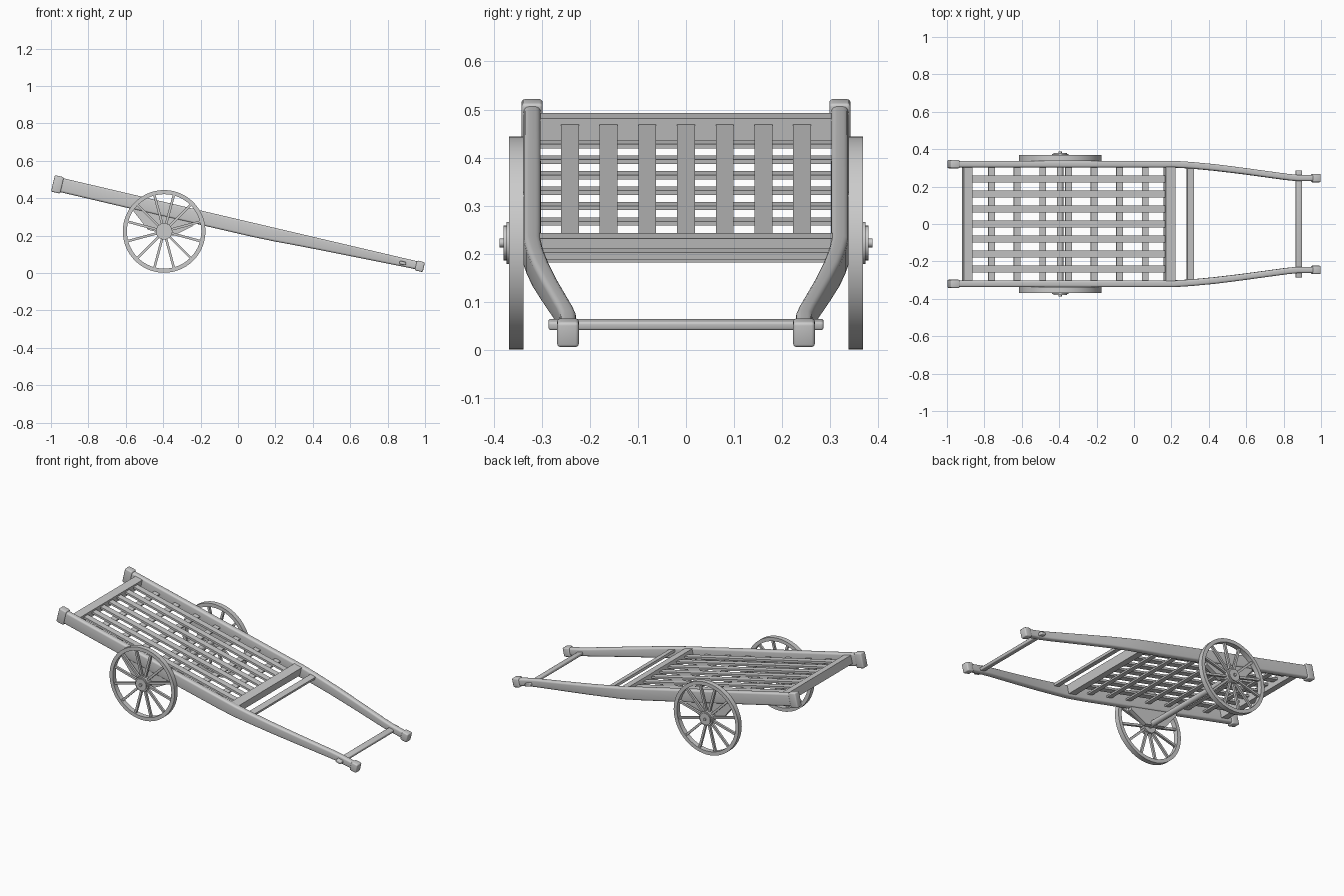
import bpy, bmesh, math
from mathutils import Matrix, Vector

if "Cube" in bpy.data.objects:
    bpy.data.objects.remove(bpy.data.objects["Cube"])

# Tilted frame of the cart bed: local x runs along the rails, local z = 0 is the rail top
TILT = Matrix.Translation((0, 0, 0.2875)) @ Matrix.Rotation(math.radians(13.2), 4, 'Y')
WX, WZ, WR = -0.395, 0.2225, 0.221   # wheel centre and radius


def finish(bm, name, frame=Matrix.Identity(4), bevel=0, segs=3):
    bmesh.ops.recalc_face_normals(bm, faces=bm.faces)
    if bevel:
        bmesh.ops.bevel(bm, geom=bm.edges[:], offset=bevel, segments=segs,
                        profile=0.5, affect='EDGES', clamp_overlap=True)
    bm.transform(frame)
    mesh = bpy.data.meshes.new(name)
    bm.to_mesh(mesh)
    bm.free()
    ob = bpy.data.objects.new(name, mesh)
    bpy.context.collection.objects.link(ob)
    return ob


def add_box(bm, lo, hi, mat=Matrix.Identity(4)):
    lo, hi = Vector(lo), Vector(hi)
    m = mat @ Matrix.Translation((lo + hi) / 2) @ Matrix.Diagonal((*(hi - lo), 1))
    bmesh.ops.create_cube(bm, size=1, matrix=m)


def box(name, lo, hi, frame=TILT, bevel=0):
    bm = bmesh.new()
    add_box(bm, lo, hi)
    return finish(bm, name, frame, bevel)


def cylinder(name, r, y0, y1, n=32, bevel=0):
    bm = bmesh.new()
    m = Matrix.Translation((WX, (y0 + y1) / 2, WZ)) @ Matrix.Rotation(math.pi / 2, 4, 'X')
    bmesh.ops.create_cone(bm, cap_ends=True, segments=n, radius1=r, radius2=r,
                          depth=abs(y1 - y0), matrix=m)
    return finish(bm, name)


def rounded_section(w, h, r, n=4):
    pts = []
    for k, (sx, sz) in enumerate([(1, 1), (-1, 1), (-1, -1), (1, -1)]):
        for i in range(n + 1):
            a = math.pi / 2 * (k + i / n)
            pts.append((sx * (w / 2 - r) + r * math.cos(a), sz * (h / 2 - r) + r * math.sin(a)))
    return pts


def rail(name, side):
    # stations: along, sideways, width, height
    stations = [(-0.99, 0.32, 0.035, 0.076), (-0.4, 0.32, 0.036, 0.076), (0.1, 0.32, 0.036, 0.074),
                (0.22, 0.32, 0.036, 0.071), (0.32, 0.314, 0.035, 0.066), (0.45, 0.302, 0.035, 0.061),
                (0.6, 0.284, 0.034, 0.056), (0.75, 0.264, 0.034, 0.051), (0.84, 0.252, 0.034, 0.048),
                (0.9, 0.246, 0.034, 0.046), (1.0, 0.2455, 0.034, 0.043)]
    bm = bmesh.new()
    rings = []
    for u, y, w, h in stations:
        rings.append([bm.verts.new((u, side * (y + py), pz - h / 2))
                      for py, pz in rounded_section(w, h, 0.011)])
    n = len(rings[0])
    for a, b in zip(rings, rings[1:]):
        for i in range(n):
            bm.faces.new((a[i], a[(i + 1) % n], b[(i + 1) % n], b[i]))
    bm.faces.new(rings[0])
    bm.faces.new(rings[-1])
    return finish(bm, name, TILT)


def wheel(name, side):
    y0, y1 = side * 0.338, side * 0.368
    bm = bmesh.new()
    # rim: square profile turned about the axle
    prof = [(WR, y0), (WR, y1), (WR - 0.022, y1), (WR - 0.022, y0)]
    vs = [bm.verts.new((r, y, 0)) for r, y in prof]
    es = [bm.edges.new((vs[i], vs[(i + 1) % 4])) for i in range(4)]
    bmesh.ops.spin(bm, geom=vs + es, cent=(0, 0, 0), axis=(0, 1, 0),
                   angle=2 * math.pi, steps=56, use_merge=True)
    bmesh.ops.remove_doubles(bm, verts=bm.verts, dist=1e-5)
    # spokes
    yc = side * 0.353
    for i in range(12):
        rot = Matrix.Rotation(math.radians(15 + 30 * i), 4, 'Y')
        add_box(bm, (0.03, yc - 0.007, -0.0065), (WR - 0.015, yc + 0.007, 0.0065), rot)
    finish(bm, name, Matrix.Translation((WX, 0, WZ)))


def bracket(name, side):
    bm = bmesh.new()
    outline = [(-0.555, -0.06), (-0.225, -0.06), (-0.225, -0.09), (-0.315, -0.165),
               (-0.455, -0.165), (-0.555, -0.085)]
    f = bm.faces.new([bm.verts.new((u, side * 0.306, w)) for u, w in outline])
    ext = bmesh.ops.extrude_face_region(bm, geom=[f])
    bmesh.ops.translate(bm, vec=(0, side * 0.027, 0),
                        verts=[g for g in ext['geom'] if isinstance(g, bmesh.types.BMVert)])
    finish(bm, name, TILT)


# Sides: rails, end caps, axle brackets, wheels
for label, s in (("left", -1), ("right", 1)):
    rail(label + "_rail", s)
    yb, yf = s * 0.32, s * 0.2455
    box(label + "_back_cap", (-1.007, yb - 0.022, -0.084), (-0.957, yb + 0.022, 0.006), bevel=0.007)
    box(label + "_front_cap", (0.982, yf - 0.0225, -0.05), (1.026, yf + 0.0225, 0.004), bevel=0.007)
    bracket(label + "_axle_bracket", s)
    wheel(label + "_wheel", s)
    cylinder(label + "_hub", 0.044, s * 0.337, s * 0.373)
    cylinder(label + "_hub_plate", 0.036, s * 0.37, s * 0.380)
    cylinder(label + "_axle_nut", 0.009, s * 0.376, s * 0.388, n=12)

# Axle
cylinder("axle", 0.017, -0.345, 0.345, n=16)

# Cross bars between the rails
box("back_crossbar", (-0.932, -0.31, -0.058), (-0.884, 0.31, -0.008))
box("front_crossbar", (0.176, -0.31, -0.055), (0.228, 0.31, -0.004))
box("middle_crossbar", (0.295, -0.305, -0.024), (0.331, 0.305, -0.009))
box("handle_bar", (0.893, -0.286, -0.036), (0.929, 0.286, -0.018), bevel=0.005)

# Lattice bed: lengthwise slats over cross slats
for k in range(-3, 4):
    y = k * 0.0805
    box(f"long_slat_{k + 4}", (-0.89, y - 0.0185, -0.033), (0.18, y + 0.0185, -0.021))
    u = (-0.35 + k * 0.137) / 0.9736 + 0.008
    box(f"cross_slat_{k + 4}", (u - 0.018, -0.31, -0.042), (u + 0.018, 0.31, -0.033))

# Smooth shading with sharp edges kept
bpy.ops.object.select_all(action='SELECT')
bpy.context.view_layer.objects.active = bpy.context.selected_objects[0]
bpy.ops.object.shade_smooth_by_angle(angle=math.radians(35))
